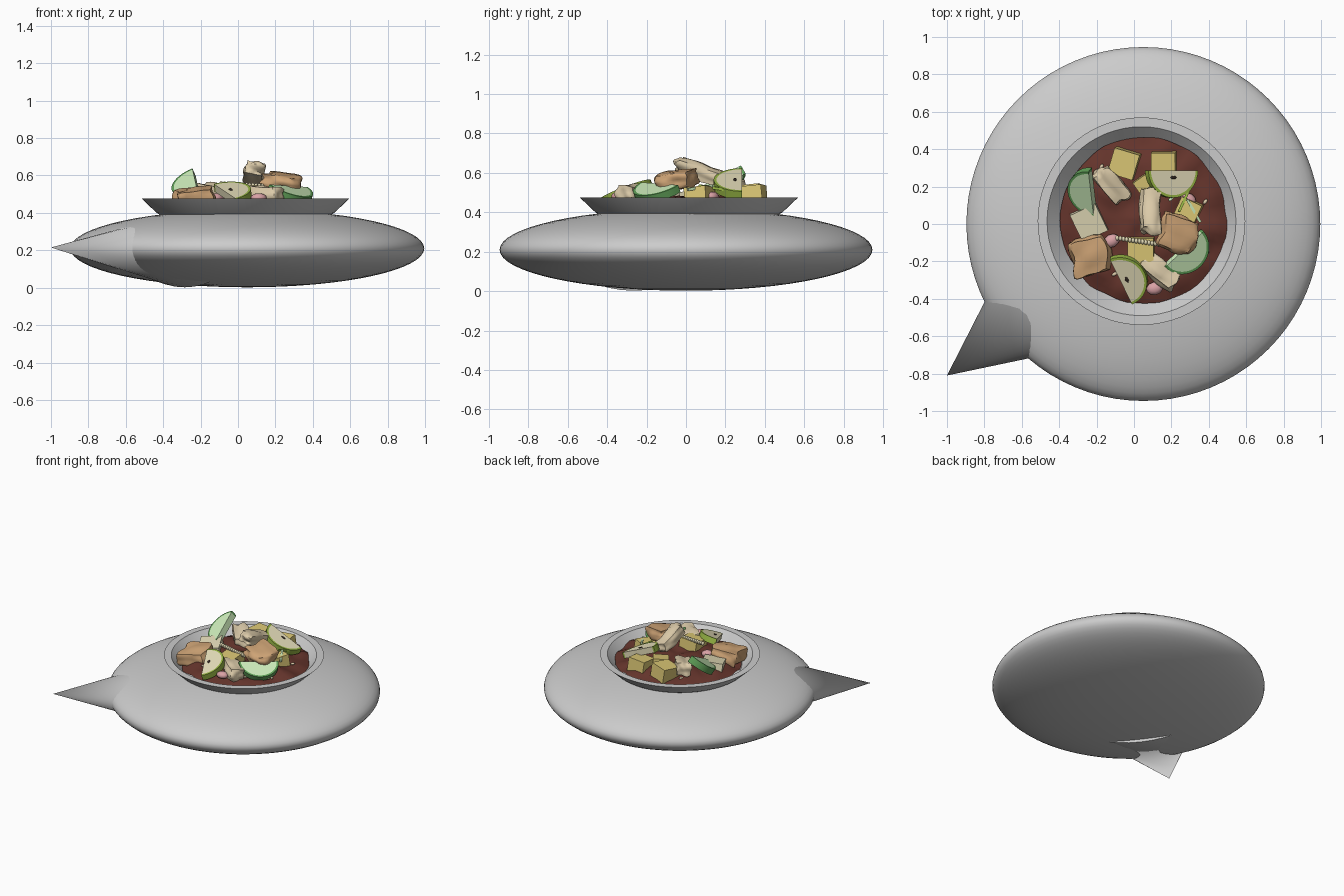
import bpy, bmesh, math, random
from mathutils import Vector, Matrix, Euler, noise

if "Cube" in bpy.data.objects:
    bpy.data.objects.remove(bpy.data.objects["Cube"])

random.seed(4)


def mat(name, r, g, b):
    m = bpy.data.materials.new(name)
    m.diffuse_color = (r, g, b, 1)
    m.use_nodes = True
    m.node_tree.nodes["Principled BSDF"].inputs["Base Color"].default_value = m.diffuse_color
    return m


BROWN = mat("stew_brown", .13, .035, .025)
YELLOW = mat("cheese_yellow", .72, .58, .18)
PALE = mat("pale_cream", .78, .72, .48)
CREAM = mat("cream", .72, .60, .40)
TAN = mat("tan", .62, .37, .18)
RIND = mat("apple_skin", .32, .48, .06)
FLESH = mat("apple_flesh", .80, .74, .50)
GREEN = mat("dark_skin", .12, .36, .10)
LIME = mat("pale_green", .62, .85, .50)
PINK = mat("pink", .70, .36, .38)
SEED = mat("dark_seed", .03, .02, .015)


def finish(bm, name, mats=(), angle=35):
    bmesh.ops.recalc_face_normals(bm, faces=bm.faces)
    me = bpy.data.meshes.new(name)
    bm.to_mesh(me)
    bm.free()
    ob = bpy.data.objects.new(name, me)
    bpy.context.collection.objects.link(ob)
    for m in mats:
        me.materials.append(m)
    bpy.ops.object.select_all(action='DESELECT')
    ob.select_set(True)
    bpy.context.view_layer.objects.active = ob
    if angle:
        bpy.ops.object.shade_smooth_by_angle(angle=math.radians(angle))
    return ob


def lathe(name, profile, centre, closed=False, n=64):
    bm = bmesh.new()
    vs = [bm.verts.new((r, 0, z)) for r, z in profile]
    pairs = list(zip(vs, vs[1:])) + ([(vs[-1], vs[0])] if closed else [])
    es = [bm.edges.new(p) for p in pairs]
    bmesh.ops.spin(bm, geom=vs + es, cent=(0, 0, 0), axis=(0, 0, 1), angle=math.tau, steps=n)
    bmesh.ops.remove_doubles(bm, verts=bm.verts, dist=1e-4)
    bmesh.ops.translate(bm, verts=bm.verts, vec=centre)
    return finish(bm, name)


def place(bm, loc, rot):
    m = Matrix.Translation(loc) @ Euler([math.radians(a) for a in rot]).to_matrix().to_4x4()
    bmesh.ops.transform(bm, matrix=m, verts=bm.verts)


def block(name, loc, size, rot, m):
    bm = bmesh.new()
    bmesh.ops.create_cube(bm, size=1)
    bmesh.ops.scale(bm, vec=size, verts=bm.verts)
    place(bm, loc, rot)
    return finish(bm, name, [m], 0)


def chunk(name, loc, size, rot, m, seed):
    # rounded lumpy block
    bm = bmesh.new()
    bmesh.ops.create_cube(bm, size=2)
    bmesh.ops.subdivide_edges(bm, edges=bm.edges, cuts=7, use_grid_fill=True)
    for v in bm.verts:
        p = v.co.lerp(v.co.normalized() * 1.15, .45)
        p *= 1 + .22 * noise.noise(v.co * 1.1 + Vector((seed * 7.3, 0, 0)))
        p.x += .15 * math.sin(p.y * 2 + seed)
        v.co = Vector((p.x * size[0], p.y * size[1], p.z * size[2])) / 2
    place(bm, loc, rot)
    return finish(bm, name, [m], 50)


def blob(name, loc, size, rot, m, seg=10):
    bm = bmesh.new()
    bmesh.ops.create_uvsphere(bm, u_segments=seg, v_segments=6, radius=.5)
    bmesh.ops.scale(bm, vec=size, verts=bm.verts)
    place(bm, loc, rot)
    return finish(bm, name, [m], 60)


def half_slice(name, c, w, u, r, t, skin, flesh, pips=False):
    # half disc: straight edge along w, arc bulging along u, skin on the arc
    c, w = Vector(c), Vector(w).normalized()
    u = Vector(u)
    u = (u - w * u.dot(w)).normalized()
    nrm = w.cross(u)
    if nrm.z < 0:
        w, nrm = -w, -nrm
    bm = bmesh.new()
    n = 20
    rows = []
    for k, h in ((1, -t), (1, 0), (.9, 0), (.9, -t)):
        row = []
        for i in range(n + 1):
            a = math.pi * i / n
            row.append(bm.verts.new(c + r * k * (math.cos(a) * w + math.sin(a) * u) + nrm * h))
        rows.append(row)
    for j in range(4):
        for i in range(n):
            a, b = rows[j], rows[(j + 1) % 4]
            if j != 2:
                bm.faces.new((a[i], a[i + 1], b[i + 1], b[i])).material_index = 0
    for row in rows[2:]:
        bm.faces.new(row).material_index = 1
    for i in (0, n):
        bm.faces.new([row[i] for row in rows]).material_index = 0
    bm.faces.new((rows[2][0], rows[2][n], rows[3][n], rows[3][0])).material_index = 1
    finish(bm, name, [skin, flesh])
    if pips:
        ob = blob(name + "_pip", (0, 0, 0), (.035, .018, .008), (0, 0, 0), SEED)
        ob.matrix_world = Matrix.Translation(c + u * r * .25 + nrm * .002) @ Matrix((w, u, nrm)).transposed().to_4x4()


# body: flattened spheroid
lathe("pot_body", [(.946 * math.cos(a), .21 + .208 * math.sin(a))
                   for a in [math.pi * (i / 32 - .5) for i in range(33)]], (.05, 0, 0), n=80)

# flared collar
lathe("collar", [(.45, .385), (.475, .40), (.555, .476), (.505, .476), (.425, .39)], (.04, .015, 0), True)

# flattened pointed spout, continuing inside the body
bm = bmesh.new()
d = Vector((math.cos(math.radians(37.4)), math.sin(math.radians(37.4)), 0))
side = Vector((-d.y, d.x, 0))
tip = bm.verts.new((-1, -.81, .215))
ring = [bm.verts.new(Vector((-1, -.81, .2)) + d * .9 + side * .43 * math.cos(a) + Vector((0, 0, .198 * math.sin(a))))
        for a in [math.tau * i / 32 for i in range(32)]]
for i in range(32):
    bm.faces.new((tip, ring[i], ring[(i + 1) % 32]))
bm.faces.new(ring)
finish(bm, "spout", angle=40)

# lumpy stew surface
bm = bmesh.new()
bmesh.ops.create_circle(bm, cap_ends=False, segments=64, radius=.445)
prev = list(bm.verts)
for k in range(1, 14):
    row = [bm.verts.new(v.co * (1 - k / 14) / (1 - (k - 1) / 14)) for v in prev]
    for i in range(64):
        bm.faces.new((prev[i], prev[(i + 1) % 64], row[(i + 1) % 64], row[i]))
    prev = row
bm.faces.new(prev)
for v in bm.verts:
    f = v.co.length / .445
    v.co *= 1 + .03 * noise.noise(v.co * 7)
    v.co.z = .425 + .05 * (1 - f ** 4) + .028 * noise.noise(v.co * 9 + Vector((3, 1, 0)))
    v.co += Vector((.05, .02, 0))
finish(bm, "stew", [BROWN], 60)

# cheese cubes and one pale slab
for i, (x, y, z, s, rz) in enumerate([(-.05, .325, .475, .14, -17), (.16, .32, .475, .13, 0), (.07, .21, .47, .11, 35),
                                      (.29, .07, .475, .12, -25), (.04, -.14, .48, .14, 0)]):
    block(f"cheese_cube_{i}", (x, y, z), (s, s, s * .85), (6, -5, rz), YELLOW)
block("pale_slab", (-.24, .01, .475), (.15, .16, .06), (8, -6, 25), PALE)

# meat and root chunks
chunk("tan_chunk_left", (-.24, -.17, .475), (.20, .20, .11), (6, -8, 15), TAN, 1)
chunk("tan_chunk_right", (.23, -.05, .565), (.20, .19, .09), (5, 8, -20), TAN, 2)
chunk("cream_chunk_back", (-.12, .21, .50), (.11, .21, .10), (10, 0, 35), CREAM, 3)
chunk("cream_chunk_top", (.09, .07, .605), (.11, .25, .08), (-20, 12, -8), CREAM, 4)
chunk("cream_chunk_front", (.14, -.25, .49), (.11, .22, .10), (0, 8, 50), CREAM, 5)

# apple and green half slices
half_slice("apple_slice_back", (.21, .285, .565), (.27, 0, -.12), (0, -1, 0), .145, .045, RIND, FLESH, True)
half_slice("apple_slice_front", (-.07, -.31, .515), (.42, -.85, -.28), (.85, .4, .25), .14, .045, RIND, FLESH, True)
half_slice("green_slice_left", (-.23, .16, .575), (.1, -.85, -.45), (-.85, .05, -.35), .135, .05, GREEN, LIME)
half_slice("green_slice_right", (.27, -.135, .545), (.73, .68, -.05), (.6, -.75, -.45), .14, .04, GREEN, LIME)

# ribbed white sprout
for i in range(14):
    blob(f"sprout_rib_{i}", (-.09 + .017 * i, -.075 - .0025 * i, .555 - .001 * i), (.02, .03, .03), (0, 0, 0), PALE, 8)

# thin strips and pink bits
for i, (x, y, rz) in enumerate([(.27, .13, 65), (.32, .07, -60), (.24, .17, 40)]):
    block(f"green_strip_{i}", (x, y, .525), (.14, .014, .014), (0, 8, rz), LIME if i else RIND)
for i, (x, y, rz) in enumerate([(-.12, -.09, 30), (.11, -.345, 10), (.29, .13, -30)]):
    blob(f"pink_bit_{i}", (x, y, .48), (.09, .07, .05), (0, 0, rz), PINK)

# scattered grains
for i in range(22):
    a, r = random.uniform(0, math.tau), .42 * math.sqrt(random.uniform(.3, .9))
    blob(f"grain_{i}", (.05 + r * math.cos(a), .02 + r * math.sin(a), .474 - .03 * (r / .42) ** 4),
         (.034, .02, .016), (0, 0, random.uniform(0, 180)), CREAM, 8)
